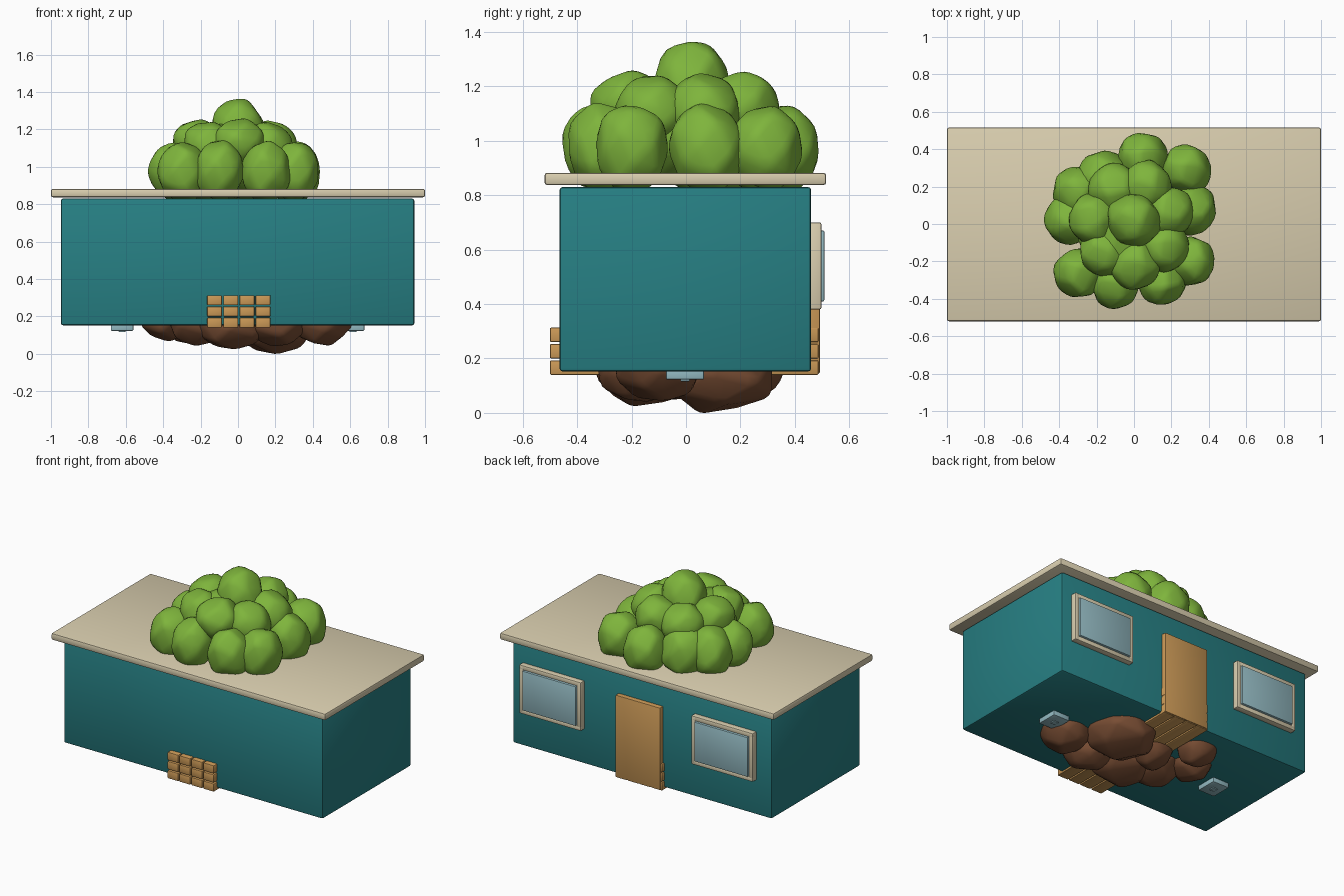
import bpy, bmesh, math, random
from mathutils import Vector

if "Cube" in bpy.data.objects:
    bpy.data.objects.remove(bpy.data.objects["Cube"])

random.seed(7)


def material(name, rgb):
    m = bpy.data.materials.new(name)
    m.diffuse_color = (*rgb, 1)
    m.use_nodes = True
    m.node_tree.nodes["Principled BSDF"].inputs["Base Color"].default_value = m.diffuse_color
    return m


TEAL = material("teal wall", (0.02, 0.215, 0.23))
CREAM = material("cream trim", (0.70, 0.62, 0.43))
WOOD = material("orange wood", (0.60, 0.32, 0.095))
GLASS = material("pale blue glass", (0.30, 0.50, 0.55))
LEAF = material("leaf green", (0.21, 0.46, 0.045))
ROCK = material("brown rock", (0.19, 0.075, 0.034))


def finish(bm, name, mat):
    mesh = bpy.data.meshes.new(name)
    bm.to_mesh(mesh)
    bm.free()
    ob = bpy.data.objects.new(name, mesh)
    bpy.context.collection.objects.link(ob)
    mesh.materials.append(mat)
    bpy.ops.object.select_all(action='DESELECT')
    ob.select_set(True)
    bpy.context.view_layer.objects.active = ob
    bpy.ops.object.shade_smooth_by_angle(angle=math.radians(35))
    return ob


def box(name, mat, x, y, z, bevel=0.006):
    """Bevelled box given its (min, max) range on each axis."""
    bm = bmesh.new()
    bmesh.ops.create_cube(bm, size=1)
    for v in bm.verts:
        v.co = [r[0] if c < 0 else r[1] for c, r in zip(v.co, (x, y, z))]
    if bevel:
        bmesh.ops.bevel(bm, geom=bm.edges[:], offset=bevel, segments=2,
                        profile=0.5, affect='EDGES')
    return finish(bm, name, mat)


def lump(name, mat, center, size, points=22, bevel=0.022):
    """Rounded, chunky lump: hull of jittered points spread on an ellipsoid."""
    bm = bmesh.new()
    turn = random.uniform(0, math.tau)
    for i in range(points):
        h = 1 - 2 * (i + 0.5) / points
        r = math.sqrt(1 - h * h)
        a = turn + i * 2.39996
        d = Vector((r * math.cos(a), r * math.sin(a), h)) * random.uniform(0.96, 1.1)
        bm.verts.new([c + s * k for c, s, k in zip(center, size, d)])
    bmesh.ops.convex_hull(bm, input=bm.verts[:])
    bmesh.ops.dissolve_limit(bm, angle_limit=math.radians(14),
                             verts=bm.verts[:], edges=bm.edges[:])
    bmesh.ops.bevel(bm, geom=bm.edges[:], offset=bevel, segments=2, profile=0.5,
                    affect='EDGES', clamp_overlap=True)
    return finish(bm, name, mat)


# House body and flat roof
box("house_body", TEAL, (-0.947, 0.943), (-0.465, 0.46), (0.152, 0.83), 0.012)
box("roof_slab", CREAM, (-1, 1), (-0.52, 0.515), (0.837, 0.882), 0.01)

# Stack of floor beams running through the house
for col in range(4):
    x0 = -0.165 + col * 0.0865
    for row in range(3):
        z0 = 0.14 + row * 0.06
        box("floor_beam", WOOD, (x0, x0 + 0.079), (-0.5, 0.487), (z0, z0 + 0.053), 0.005)

# Back door
box("door", WOOD, (-0.155, 0.17), (0.44, 0.492), (0.145, 0.685), 0.004)

# Back windows: four frame bars around a pane
for cx in (0.645, -0.61):
    x0, x1, z0, z1, t = cx - 0.225, cx + 0.225, 0.38, 0.70, 0.03
    depth = (0.45, 0.497)
    box("window_frame_left", CREAM, (x0, x0 + t), depth, (z0, z1))
    box("window_frame_right", CREAM, (x1 - t, x1), depth, (z0, z1))
    box("window_frame_top", CREAM, (x0, x1), depth, (z1 - t, z1))
    box("window_frame_bottom", CREAM, (x0, x1), depth, (z0, z0 + t))
    box("window_pane", GLASS, (x0 + t, x1 - t), (0.45, 0.508), (z0 + t, z1 - t), 0.004)

# Small lamps under the floor
for cx in (-0.62, 0.615):
    box("floor_lamp", GLASS, (cx - 0.06, cx + 0.06), (-0.073, 0.066), (0.122, 0.17), 0.006)
    box("floor_lamp_knob", GLASS, (cx - 0.018, cx + 0.018), (-0.021, 0.014), (0.116, 0.13), 0.003)

# Foliage: lower ring, shoulder ring and crown
LOWER = [(0.05, 0.36), (0.28, 0.29), (0.31, 0.08), (0.30, -0.20), (0.15, -0.30),
         (-0.10, -0.32), (-0.29, -0.26), (-0.34, 0.03), (-0.30, 0.17), (-0.17, 0.26)]
for x, y in LOWER:
    lump("foliage_lower", LEAF, (x, y, 0.975), (0.145, 0.145, 0.17))
for i in range(7):
    a = i * math.tau / 7 + 0.3
    lump("foliage_shoulder", LEAF,
         (-0.01 + 0.205 * math.cos(a), 0.215 * math.sin(a), 1.11 + 0.015 * (i % 2)),
         (0.145, 0.145, 0.14))
lump("foliage_crown", LEAF, (0.0, 0.02, 1.20), (0.155, 0.155, 0.175))
lump("foliage_core", LEAF, (-0.02, 0.0, 1.03), (0.32, 0.32, 0.21))

# Rocks below the floor: x, y, bottom height, radius
ROCKS = [(0.19, 0.12, 0.01, 0.22), (0.45, -0.10, 0.05, 0.17), (-0.03, -0.14, 0.025, 0.20),
         (-0.28, 0.25, 0.06, 0.13), (-0.38, 0.07, 0.07, 0.15), (-0.21, -0.07, 0.045, 0.17),
         (0.20, -0.18, 0.045, 0.16), (-0.08, 0.07, 0.05, 0.14)]
for x, y, low, r in ROCKS:
    h = 0.105 + r * 0.2
    lump("rock", ROCK, (x, y, low + h), (r, r, h), 20, 0.02)

# Rest the lowest rock point exactly on the ground
bpy.context.view_layer.update()
rocks = [o for o in bpy.data.objects if o.name.startswith("rock")]
lowest = min(v.co.z for o in rocks for v in o.data.vertices)
for o in rocks:
    o.location.z = -lowest
